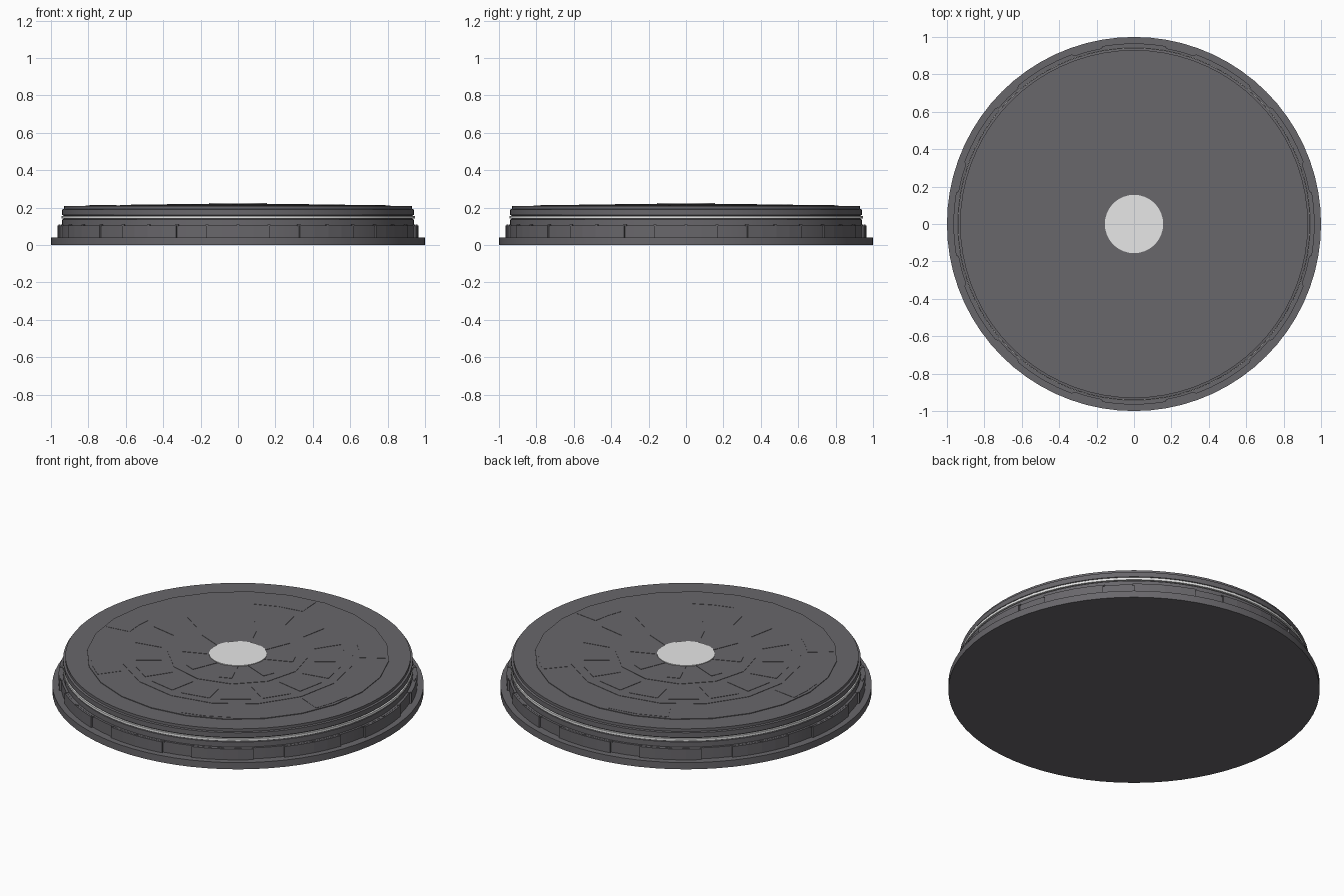
import bpy, bmesh, math

if "Cube" in bpy.data.objects:
    bpy.data.objects.remove(bpy.data.objects["Cube"])


def material(name, rgb):
    m = bpy.data.materials.new(name)
    m.diffuse_color = (*rgb, 1)
    m.use_nodes = True
    m.node_tree.nodes["Principled BSDF"].inputs["Base Color"].default_value = m.diffuse_color
    return m


GREY = material("dark grey metal", (0.14, 0.135, 0.147))
LIGHT = material("pale light", (0.8, 0.8, 0.8))


def finish(name, bm, mat, smooth=False):
    bmesh.ops.recalc_face_normals(bm, faces=bm.faces)
    me = bpy.data.meshes.new(name)
    bm.to_mesh(me)
    bm.free()
    me.materials.append(mat)
    ob = bpy.data.objects.new(name, me)
    bpy.context.collection.objects.link(ob)
    if smooth:
        bpy.ops.object.select_all(action='DESELECT')
        ob.select_set(True)
        bpy.context.view_layer.objects.active = ob
        bpy.ops.object.shade_smooth_by_angle(angle=math.radians(30))
    return ob


def polar(r, deg, z):
    a = math.radians(deg)
    return (r * math.sin(a), r * math.cos(a), z)


def lathe(name, profile, n, mat, closed=False):
    """Turn (radius, z) points; open profiles get flat caps."""
    bm = bmesh.new()
    rings = [[bm.verts.new(polar(r, 360 * i / n, z)) for i in range(n)]
             for r, z in profile]
    pairs = list(zip(rings, rings[1:]))
    if closed:
        pairs.append((rings[-1], rings[0]))
    else:
        bm.faces.new(rings[0])
        bm.faces.new(rings[-1])
    for a, b in pairs:
        for i in range(n):
            j = (i + 1) % n
            bm.faces.new((a[i], a[j], b[j], b[i]))
    return finish(name, bm, mat, n > 30)


def prism(bm, outline, z0, z1):
    low = [bm.verts.new((x, y, z0)) for x, y in outline]
    top = [bm.verts.new((x, y, z1)) for x, y in outline]
    bm.faces.new(low)
    bm.faces.new(top)
    for i in range(len(low)):
        j = (i + 1) % len(low)
        bm.faces.new((low[i], low[j], top[j], top[i]))


def sector(bm, r0, r1, a0, a1, z0, z1, steps):
    angles = [a0 + (a1 - a0) * i / steps for i in range(steps + 1)]
    prism(bm, [polar(r1, a, 0)[:2] for a in angles] +
          [polar(r0, a, 0)[:2] for a in reversed(angles)], z0, z1)


def spokes(name, count, r0, r1, width, z0, z1):
    """Radial rectangular plates, offset half a step from the axes."""
    bm = bmesh.new()
    for k in range(count):
        a = 2 * math.pi * (k + 0.5) / count
        c, s = math.cos(a), math.sin(a)
        corners = ((r0, -width / 2), (r1, -width / 2), (r1, width / 2), (r0, width / 2))
        prism(bm, [(u * c - v * s, u * s + v * c) for u, v in corners], z0, z1)
    return finish(name, bm, GREY)


# Stepped round body with a shallow groove for the light strip
lathe("platform_body", [(1, 0), (1, .04), (.955, .04), (.955, .105), (.942, .105),
                        (.942, .135), (.934, .138), (.934, .158), (.942, .161),
                        (.942, .19), (.93, .192), (.93, .208)], 72, GREY)
lathe("light_strip", [(.93, .141), (.945, .141), (.945, .155), (.93, .155)],
      72, LIGHT, closed=True)

# Raised blocks around the lower wall
bm = bmesh.new()
for k in range(12):
    sector(bm, .94, .966, 30 * k - 10, 30 * k + 10, .038, .104, 4)
finish("wall_blocks", bm, GREY)

# Small studs on the ledge
bm = bmesh.new()
for k in range(36):
    sector(bm, .948, .96, 10 * k - .5, 10 * k + .5, .10, .108, 1)
finish("ledge_studs", bm, GREY)

# Stacked floor plates
lathe("outer_floor_plate", [(.815, .206), (.815, .212)], 24, GREY)
lathe("middle_floor_plate", [(.63, .21), (.63, .214)], 16, GREY)
spokes("petal_plates", 16, .30, .568, .162, .212, .216)
lathe("inner_floor_plate", [(.38, .213), (.38, .218)], 12, GREY)
spokes("hub_bars", 8, .12, .31, .07, .216, .220)

# Loose panels scattered in the outer floor ring
bm = bmesh.new()
for a0, a1 in ((-28, -3), (42, 58), (97, 113), (148, 168), (217, 232), (262, 278)):
    sector(bm, .655, .795, a0, a1, .21, .2135, 2)
finish("outer_floor_panels", bm, GREY)

# Pale disc in the centre
lathe("centre_light", [(.156, .216), (.156, .223)], 36, LIGHT)
